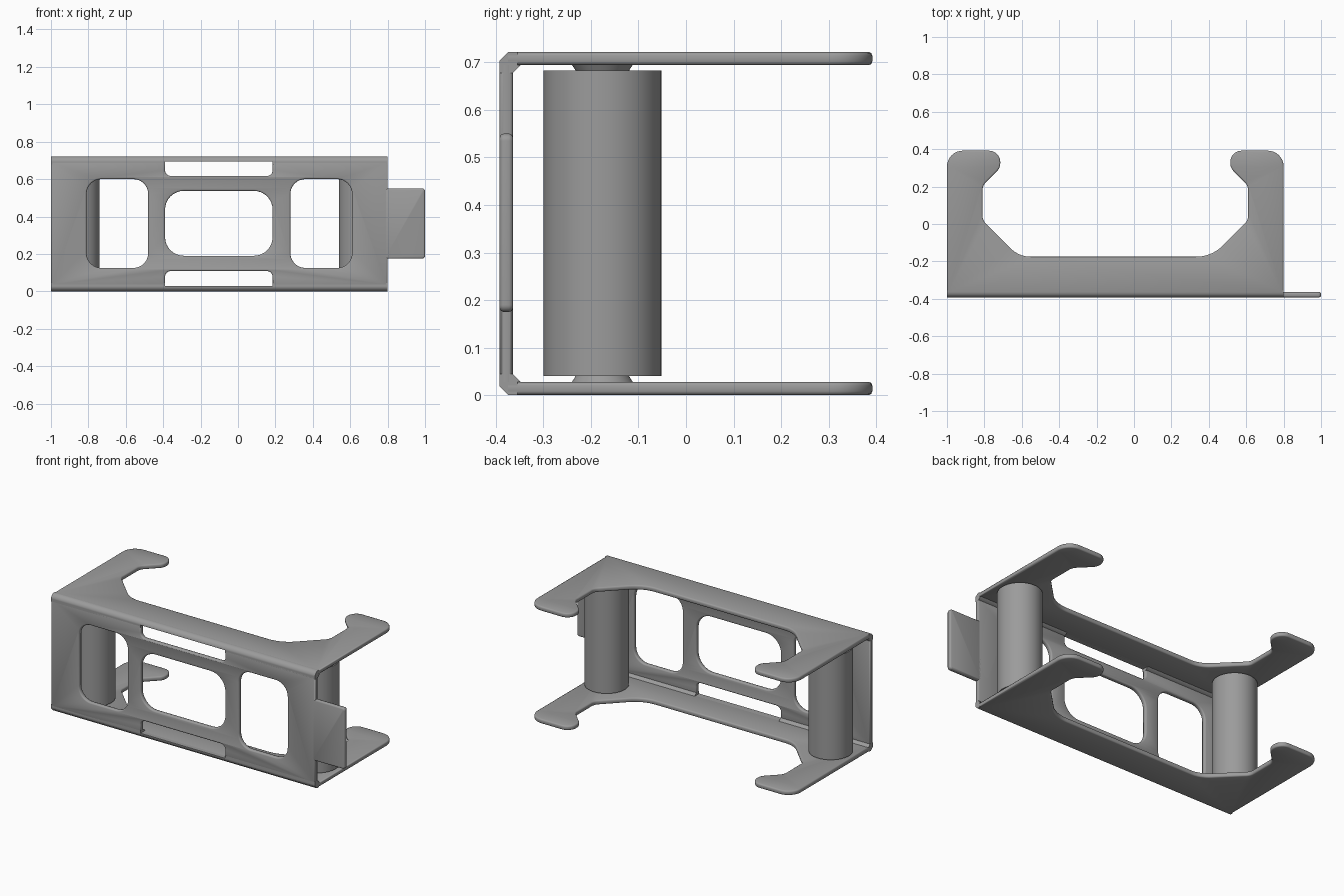
import bpy, bmesh, math
from mathutils import Vector
from mathutils.geometry import tessellate_polygon

if "Cube" in bpy.data.objects:
    bpy.data.objects.remove(bpy.data.objects["Cube"])

H, T, B = 0.722, 0.028, 0.008        # overall height, sheet thickness, edge rounding
FRONT = -0.392
X0, X1 = -1.0, 0.8
MID = (X0 + X1) / 2
SLOT = (-0.39, 0.185)

steel = bpy.data.materials.new("grey steel")
steel.diffuse_color = (0.33, 0.33, 0.33, 1)
steel.use_nodes = True
steel.node_tree.nodes["Principled BSDF"].inputs["Base Color"].default_value = steel.diffuse_color


def finish(bm, name):
    bmesh.ops.recalc_face_normals(bm, faces=bm.faces)
    me = bpy.data.meshes.new(name)
    bm.to_mesh(me)
    bm.free()
    me.set_sharp_from_angle(angle=math.radians(50))
    me.materials.append(steel)
    ob = bpy.data.objects.new(name, me)
    bpy.context.collection.objects.link(ob)
    return ob


def rounded(corners, steps=8):
    """Polygon from (x, y, radius) corners, each filleted."""
    out, n = [], len(corners)
    for i, (x, y, r) in enumerate(corners):
        p = Vector((x, y))
        if r == 0:
            out.append(p)
            continue
        a = (Vector(corners[i - 1][:2]) - p).normalized()
        b = (Vector(corners[(i + 1) % n][:2]) - p).normalized()
        half = a.angle(b) / 2
        c = p + (a + b).normalized() * (r / math.sin(half))
        start = p + a * (r / math.tan(half)) - c
        end = p + b * (r / math.tan(half)) - c
        sweep = math.atan2(start.x * end.y - start.y * end.x, start.dot(end))
        for k in range(steps + 1):
            t = sweep * k / steps
            out.append(c + Vector((start.x * math.cos(t) - start.y * math.sin(t),
                                   start.x * math.sin(t) + start.y * math.cos(t))))
    return out


def inset(loop, d):
    """Move a loop towards its left-hand side."""
    out = []
    for i, p in enumerate(loop):
        e1 = (p - loop[i - 1]).normalized()
        e2 = (loop[(i + 1) % len(loop)] - p).normalized()
        n1, n2 = Vector((-e1.y, e1.x)), Vector((-e2.y, e2.x))
        out.append(p + (n1 + n2) * (d / (1 + n1.dot(n2))))
    return out


def sheet(name, loops, place):
    """Sheet with softened edges; outer loop counter-clockwise, holes clockwise."""
    bm = bmesh.new()
    k = 0.293 * B
    rings = [(B, 0), (k, k), (0, B), (0, T - B), (k, T - k), (B, T)]
    bottom, top = [], []
    for loop in loops:
        rows = [[bm.verts.new(place(p.x, p.y, h)) for p in inset(loop, d)] for d, h in rings]
        for lo, hi in zip(rows, rows[1:]):
            for i in range(len(loop)):
                bm.faces.new((lo[i - 1], lo[i], hi[i], hi[i - 1])).smooth = True
        bottom += rows[0]
        top += rows[-1]
    flat = [[Vector((p.x, p.y, 0)) for p in inset(l, B)] for l in loops]
    for tri in tessellate_polygon(flat):
        for cap in (bottom, top):
            bm.faces.new([cap[i] for i in tri])
    return finish(bm, name)


def bar(name, profile, xa, xb):
    """Extrude a (y, z) profile along x."""
    bm = bmesh.new()
    a = [bm.verts.new((xa, y, z)) for y, z in profile]
    b = [bm.verts.new((xb, y, z)) for y, z in profile]
    bm.faces.new(a)
    bm.faces.new(b)
    for i in range(len(a)):
        bm.faces.new((a[i - 1], a[i], b[i], b[i - 1]))
    return finish(bm, name)


def cylinder(name, x, y, z0, z1, r0, r1):
    bm = bmesh.new()
    bmesh.ops.create_cone(bm, cap_ends=True, segments=64, radius1=r0, radius2=r1, depth=z1 - z0)
    bmesh.ops.translate(bm, verts=bm.verts, vec=(x, y, (z0 + z1) / 2))
    for f in bm.faces:
        f.smooth = len(f.verts) == 4
    return finish(bm, name)


def window(xa, xb, za, zb, r):
    return rounded([(xa, za, r), (xa, zb, r), (xb, zb, r), (xb, za, r)])


# Front panel with three windows and open slots along the bends
s0, s1 = SLOT
lo, hi = T, H - T
outline = rounded([(X0, lo, 0), (s0, lo, 0), (s0, 0.108, 0.03), (s1, 0.108, 0.03), (s1, lo, 0),
                   (X1, lo, 0), (X1, hi, 0), (s1, hi, 0), (s1, 0.617, 0.03),
                   (s0, 0.617, 0.03), (s0, hi, 0), (X0, hi, 0)])
sheet("front_panel",
      [outline, window(-0.81, -0.48, 0.125, 0.6, 0.08), window(-0.39, 0.185, 0.19, 0.537, 0.1),
       window(0.28, 0.61, 0.125, 0.6, 0.08)],
      lambda x, z, h: (x, FRONT + h, z))

# Side tab
sheet("side_tab", [rounded([(0.78, 0.175, 0), (1.0, 0.175, 0.015), (1.0, 0.55, 0.015), (0.78, 0.55, 0)])],
      lambda x, z, h: (x, FRONT + h, z))

# Top and bottom plates with hooked arms
arm = [(0.9, 0.392, 0.085), (0.615, 0.392, 0.06), (0.615, 0.3, 0.06),
       (0.71, 0.205, 0.06), (0.71, 0.02, 0.06)]
right = [(MID + u, y, r) for u, y, r in arm] + [(0.415, -0.175, 0.2)]
left = [(-0.615, -0.175, 0.15)] + [(MID - u, y, r) for u, y, r in reversed(arm)]
plan = rounded([(X0, FRONT + 0.018, 0), (X1, FRONT + 0.018, 0)] + right + left)
for name, z in (("bottom_plate", 0), ("top_plate", H - T)):
    sheet(name, [plan], lambda x, y, h, z=z: (x, y, z + h))

# Chamfered bends joining the panel to the plates
outer = [(FRONT, T), (FRONT, 0.018), (FRONT + 0.018, 0), (-0.355, 0), (-0.355, T)]
inner = [(FRONT, T), (FRONT + T + 0.016, T), (FRONT + T, T + 0.016), (FRONT, T + 0.016)]
for side in ("bottom", "top"):
    prof = lambda pts: [(y, H - z if side == "top" else z) for y, z in pts]
    bar(side + "_bend", prof(outer), X0, X1)
    bar(side + "_bend_left", prof(inner), X0, s0)
    bar(side + "_bend_right", prof(inner), s1, X1)

# Rollers with small spacer collars
for side, u in (("left", -0.764), ("right", 0.764)):
    x, y = MID + u, -0.176
    cylinder(side + "_roller", x, y, 0.04, 0.683, 0.124, 0.124)
    cylinder(side + "_lower_collar", x, y, T - 0.01, 0.042, 0.07, 0.055)
    cylinder(side + "_upper_collar", x, y, 0.681, H - T + 0.01, 0.055, 0.07)
